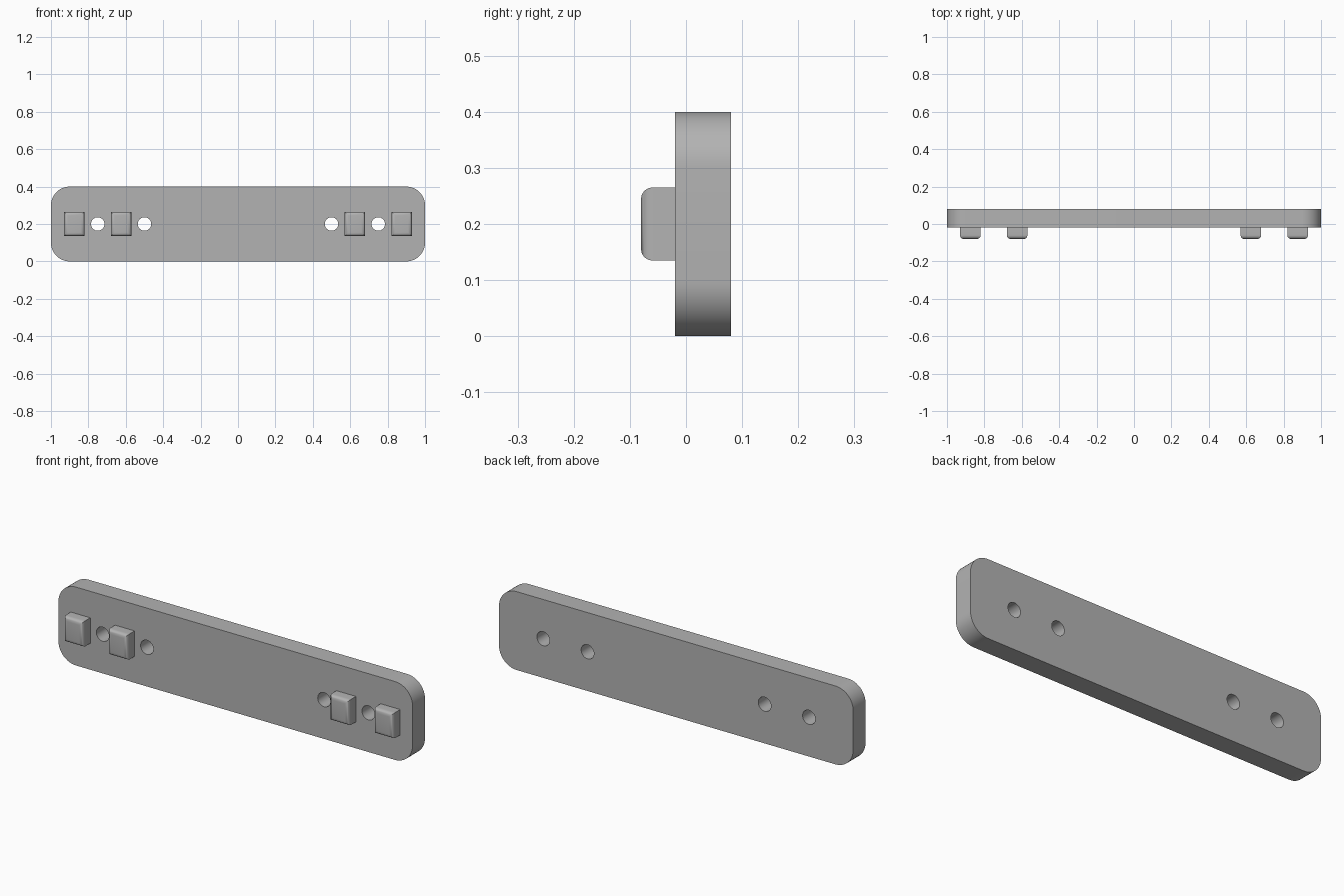
import bpy, bmesh, math
from mathutils import Matrix, Vector

cube = bpy.data.objects.get("Cube")
if cube:
    bpy.data.objects.remove(cube, do_unlink=True)

GREY = (0.45, 0.45, 0.45, 1)
grey = bpy.data.materials.new("plain grey")
grey.use_nodes = True
grey.diffuse_color = GREY
grey.node_tree.nodes["Principled BSDF"].inputs["Base Color"].default_value = GREY

CENTRE_Z = 0.2


def add_object(name, bm):
    mesh = bpy.data.meshes.new(name)
    bm.to_mesh(mesh)
    bm.free()
    mesh.materials.append(grey)
    obj = bpy.data.objects.new(name, mesh)
    bpy.context.collection.objects.link(obj)
    return obj


def box(size, centre):
    bm = bmesh.new()
    place = Matrix.Translation(centre) @ Matrix.Diagonal((*size, 1))
    bmesh.ops.create_cube(bm, size=1, matrix=place)
    return bm


def round_edges(bm, edges, radius, segments):
    bmesh.ops.bevel(bm, geom=edges, offset=radius, segments=segments,
                    profile=0.5, affect='EDGES')


def smooth(obj):
    bpy.ops.object.select_all(action='DESELECT')
    obj.select_set(True)
    bpy.context.view_layer.objects.active = obj
    bpy.ops.object.shade_smooth_by_angle(angle=math.radians(35))


# Back plate with four rounded corners
bm = box((2, 0.1, 0.4), (0, 0.03, CENTRE_Z))
corners = [e for e in bm.edges if abs(e.verts[0].co.y - e.verts[1].co.y) > 0.05]
round_edges(bm, corners, 0.1, 12)
plate = add_object("back_plate", bm)

# Screw holes drilled through the plate
bm = bmesh.new()
for x in (-0.75, -0.5, 0.5, 0.75):
    place = Matrix.Translation((x, 0.03, CENTRE_Z)) @ Matrix.Rotation(math.pi / 2, 4, 'X')
    bmesh.ops.create_cone(bm, cap_ends=True, segments=32, radius1=0.036,
                          radius2=0.036, depth=0.3, matrix=place)
drill = add_object("hole_cutter", bm)
drill.hide_render = True
cut = plate.modifiers.new("screw holes", 'BOOLEAN')
cut.object = drill
cut.operation = 'DIFFERENCE'
cut.solver = 'EXACT'
bpy.context.view_layer.objects.active = plate
bpy.ops.object.modifier_apply(modifier=cut.name)
bpy.data.objects.remove(drill, do_unlink=True)
smooth(plate)

# Pegs with softened front edges
for name, x in (("right_outer_peg", -0.875), ("right_inner_peg", -0.625),
                ("left_inner_peg", 0.625), ("left_outer_peg", 0.875)):
    bm = box((0.11, 0.06, 0.13), (x, -0.05, CENTRE_Z))
    front = [e for e in bm.edges if all(v.co.y < -0.07 for v in e.verts)]
    round_edges(bm, front, 0.02, 6)
    smooth(add_object(name, bm))
